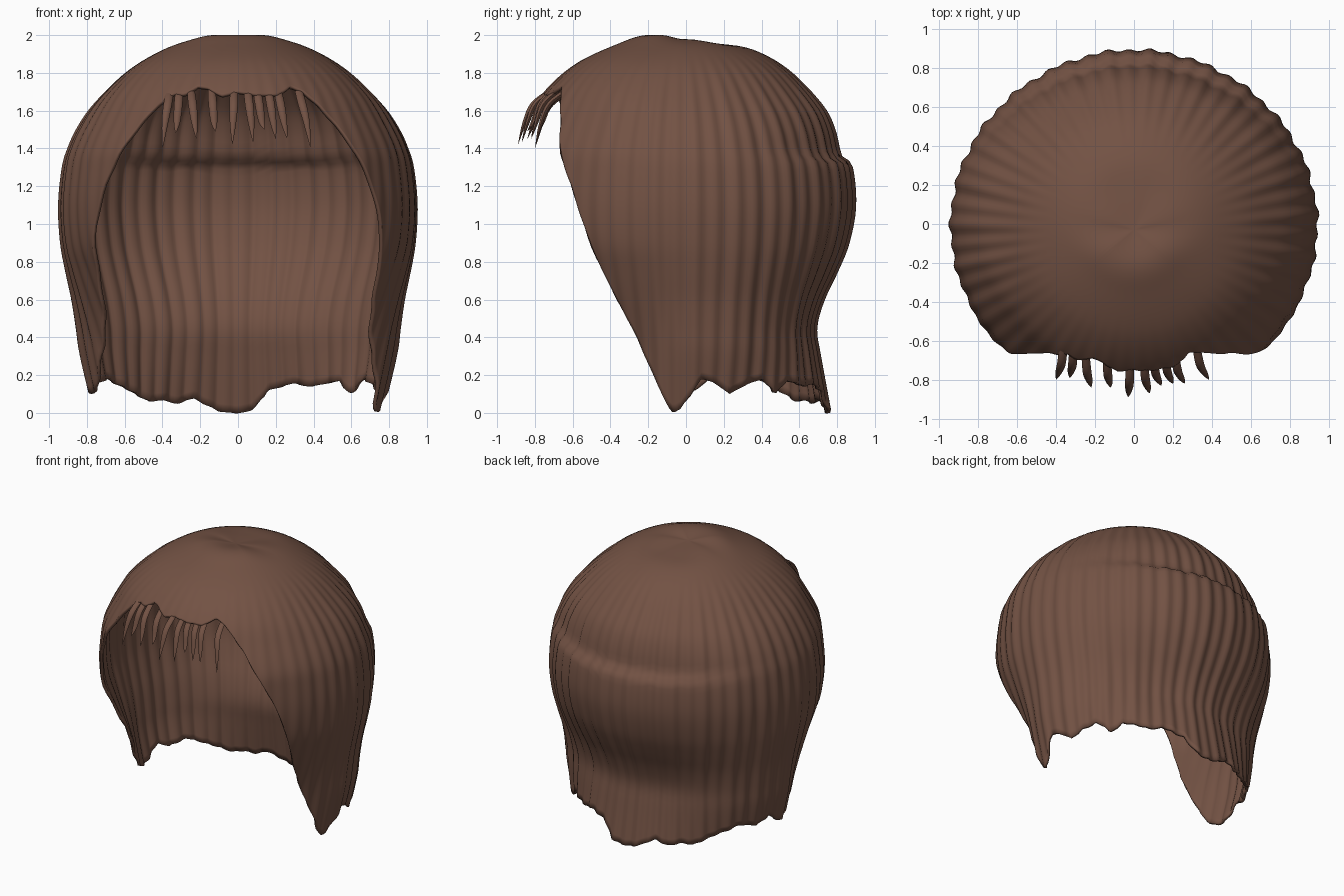
import bpy, bmesh, math
from mathutils import Vector

if "Cube" in bpy.data.objects:
    bpy.data.objects.remove(bpy.data.objects["Cube"])

brown = bpy.data.materials.new("warm_brown_hair")
brown.diffuse_color = (0.17, 0.084, 0.057, 1)
brown.use_nodes = True
brown.node_tree.nodes["Principled BSDF"].inputs["Base Color"].default_value = brown.diffuse_color
CY = -0.03          # y of the crown axis
COLS, ROWS = 320, 60

# Outline of the hair (radius, height) toward the front, the sides and the back
FRONT = [(0, 1.975), (.18, 2), (.34, 1.95), (.55, 1.85), (.71, 1.71), (.81, 1.55),
         (.885, 1.4), (.905, 1.3), (.92, 1.1), (.90, .9), (.84, .75), (.77, .6),
         (.69, .45), (.63, .3), (.6, -.03)]
SIDE = [(0, 1.975), (.2, 1.975), (.38, 1.93), (.58, 1.81), (.76, 1.63), (.85, 1.5),
        (.895, 1.4), (.925, 1.3), (.945, 1.1), (.935, .9), (.91, .75), (.88, .6),
        (.86, .45), (.84, .3), (.76, -.03)]
BACK = [(0, 1.975), (.2, 1.955), (.38, 1.925), (.57, 1.82), (.75, 1.63), (.815, 1.5),
        (.85, 1.36), (.905, 1.31), (.925, 1.1), (.89, .9), (.83, .75), (.76, .6),
        (.72, .45), (.74, .3), (.80, -.03)]

# Height of the hem by angle in degrees, from the front round by the right
HEM = [(0, 1.70), (8, 1.685), (17, 1.685), (24, 1.73), (29, 1.70), (34, 1.63),
       (39, 1.54), (44, 1.4), (51, 1.2), (56, 1.0), (60, .8), (65, .6), (72.5, .38),
       (80, .17), (85, .03), (87, 0), (90, .02), (95, .12), (98, .18), (103, .16),
       (109, .10), (116, .15), (123, .18), (130, .10), (136, .17), (150, .14),
       (157, .16), (168, .12), (174, .02), (180, 0), (187, .01), (192, .04),
       (198, .08), (205, .05), (211, .07), (217, .06), (228, .12), (240, .18),
       (250, .15), (257, .2), (264, .12), (270, .10), (276, .14), (281, .24),
       (287, .38), (295, .6), (300, .8), (304, 1.0), (309, 1.2), (316, 1.4),
       (321, 1.54), (326, 1.63), (332, 1.69), (337, 1.685), (342, 1.73),
       (347, 1.72), (353, 1.68), (360, 1.70)]


def smooth(a, b, x):
    t = min(1, max(0, (x - a) / (b - a)))
    return t * t * (3 - 2 * t)


def curve(points, steps=8):
    """Smooth curve through 2D or 3D points."""
    p = [Vector(q) for q in points]
    p = [2 * p[0] - p[1]] + p + [2 * p[-1] - p[-2]]
    out = []
    for a, b, c, d in zip(p, p[1:], p[2:], p[3:]):
        for k in range(steps):
            t = k / steps
            out.append(.5 * (2 * b + (c - a) * t + (2 * a - 5 * b + 4 * c - d) * t * t
                             + (3 * b - a - 3 * c + d) * t ** 3))
    return out + [p[-2]]


def hem_height(deg):
    for (a, za), (b, zb) in zip(HEM, HEM[1:]):
        if a <= deg <= b:
            return za + (zb - za) * (deg - a) / (b - a)


def cut_and_space(path, z_end):
    """Cut the outline at the hem and return evenly spaced points."""
    kept = [path[0]]
    for a, b in zip(path, path[1:]):
        if b.y < z_end and b.x > .3:
            kept.append(a.lerp(b, (a.y - z_end) / (a.y - b.y)))
            break
        kept.append(b)
    dist = [0]
    for a, b in zip(kept, kept[1:]):
        dist.append(dist[-1] + (b - a).length)
    out, k = [], 0
    for i in range(1, ROWS + 1):
        d = dist[-1] * i / ROWS
        while k < len(kept) - 2 and dist[k + 1] < d:
            k += 1
        t = (d - dist[k]) / max(1e-9, dist[k + 1] - dist[k])
        out.append(kept[k].lerp(kept[k + 1], min(1, t)))
    return out


def finish(name, bm, angle):
    mesh = bpy.data.meshes.new(name)
    bm.to_mesh(mesh)
    bm.free()
    obj = bpy.data.objects.new(name, mesh)
    bpy.context.collection.objects.link(obj)
    mesh.materials.append(brown)
    bpy.ops.object.select_all(action='DESELECT')
    obj.select_set(True)
    bpy.context.view_layer.objects.active = obj
    bpy.ops.object.shade_smooth_by_angle(angle=math.radians(angle))
    return obj


# Hair shell with combed ripples, an open face and a ragged hem
front, side, back = curve(FRONT), curve(SIDE), curve(BACK)
bm = bmesh.new()
apex = bm.verts.new((0, CY, 1.975))
columns = []
for i in range(COLS):
    deg = 360 * i / COLS
    turn = min(deg, 360 - deg)
    phi = math.radians(deg)
    s, b = smooth(48, 100, turn), smooth(105, 165, turn)
    path = [f.lerp(m, s).lerp(k, b) for f, m, k in zip(front, side, back)]
    wave = math.sin(54 * phi) + .6 * math.sin(23 * phi + 1)
    col = []
    for q in cut_and_space(path, hem_height(deg)):
        amp = .007 * smooth(.4, .85, q.x) * (.4 + .6 * smooth(50, 90, turn))
        r = q.x + amp * wave
        col.append(bm.verts.new((r * math.sin(phi), CY - r * math.cos(phi), q.y)))
    columns.append(col)
for i in range(COLS):
    a, b = columns[i], columns[(i + 1) % COLS]
    bm.faces.new((apex, a[0], b[0]))
    for j in range(ROWS - 1):
        bm.faces.new((a[j], a[j + 1], b[j + 1], b[j]))
shell = finish("hair_shell", bm, 60)
mod = shell.modifiers.new("thickness", 'SOLIDIFY')
mod.thickness = .02
mod.offset = -1

# Fringe locks: root x, tip x, tip y, tip z
LOCKS = [(-.36, -.40, -.80, 1.40), (-.31, -.33, -.79, 1.48), (-.25, -.22, -.84, 1.45),
         (-.14, -.12, -.84, 1.49), (-.02, -.03, -.89, 1.42), (.05, .08, -.87, 1.43),
         (.10, .14, -.83, 1.50), (.16, .20, -.82, 1.45), (.21, .26, -.82, 1.45),
         (.32, .385, -.80, 1.40)]
bm = bmesh.new()
for x0, x1, y1, z1 in LOCKS:
    y0 = CY - math.sqrt(.68 ** 2 - x0 ** 2)
    spine = curve([(x0, y0, 1.71), (x0 * .7 + x1 * .3, y0 * .45 + y1 * .55, 1.635),
                   (x0 * .35 + x1 * .65, y0 * .2 + y1 * .8, 1.54), (x1, y1, z1)], 4)
    rings = []
    for k, c in enumerate(spine[:-1]):
        t = k / (len(spine) - 1)
        w = .027 * (1 - t ** 2.2) * (.75 + .5 * t)
        along = (spine[k + 1] - c).normalized()
        across = Vector((1, 0, 0))
        up = across.cross(along).normalized()
        rings.append([bm.verts.new(c + across * w * math.cos(n * math.pi / 4)
                                   + up * w * .6 * math.sin(n * math.pi / 4))
                      for n in range(8)])
    tip = bm.verts.new(spine[-1])
    bm.faces.new(rings[0])
    for n in range(8):
        m = (n + 1) % 8
        for a, b in zip(rings, rings[1:]):
            bm.faces.new((a[n], a[m], b[m], b[n]))
        bm.faces.new((rings[-1][n], rings[-1][m], tip))
bmesh.ops.recalc_face_normals(bm, faces=bm.faces)
finish("fringe_locks", bm, 50)
